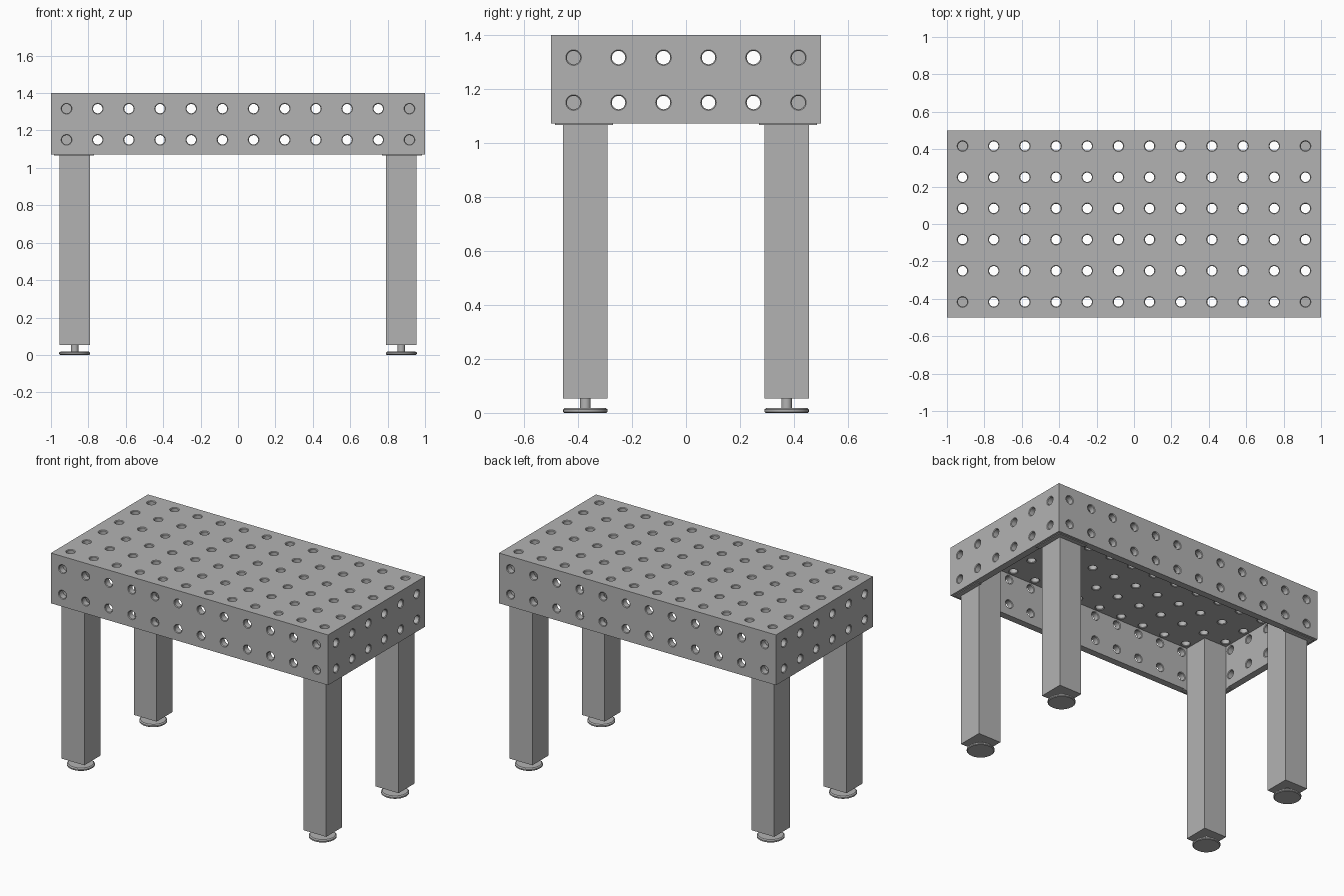
import bpy, bmesh, math
from mathutils import Matrix, Vector

if "Cube" in bpy.data.objects:
    bpy.data.objects.remove(bpy.data.objects["Cube"], do_unlink=True)

PITCH = 1 / 6          # hole spacing
WALL = 0.045           # plate thickness
TOP, RIM = 1.4, 1.072  # table surface and skirt bottom
SEG = 24

steel = bpy.data.materials.new("grey steel")
steel.use_nodes = True
COLOUR = (0.45, 0.45, 0.45, 1)
steel.diffuse_color = COLOUR
steel.node_tree.nodes["Principled BSDF"].inputs["Base Color"].default_value = COLOUR


def make_object(name, bm):
    bmesh.ops.recalc_face_normals(bm, faces=bm.faces)
    mesh = bpy.data.meshes.new(name)
    bm.to_mesh(mesh)
    bm.free()
    mesh.materials.append(steel)
    obj = bpy.data.objects.new(name, mesh)
    bpy.context.collection.objects.link(obj)
    return obj


def add_box(bm, low, high):
    low, high = Vector(low), Vector(high)
    place = Matrix.Translation((low + high) / 2) @ Matrix.Diagonal((*(high - low), 1))
    bmesh.ops.create_cube(bm, size=1, matrix=place)


def add_lathe(bm, profile, place):
    """Closed solid of revolution about z from (radius, height) pairs."""
    rings = []
    for r, z in profile:
        rings.append([bm.verts.new(place @ Vector((r * math.cos(a), r * math.sin(a), z)))
                      for a in (math.tau * i / SEG for i in range(SEG))])
    for lower, upper in zip(rings, rings[1:]):
        for i in range(SEG):
            j = (i + 1) % SEG
            bm.faces.new((lower[i], lower[j], upper[j], upper[i]))
    bm.faces.new(rings[0][::-1])
    bm.faces.new(rings[-1])


def smooth(obj):
    bpy.ops.object.select_all(action="DESELECT")
    obj.select_set(True)
    bpy.context.view_layer.objects.active = obj
    bpy.ops.object.shade_smooth_by_angle(angle=math.radians(30))


def cut(obj, cutter):
    mod = obj.modifiers.new("cut", "BOOLEAN")
    mod.operation, mod.solver, mod.object = "DIFFERENCE", "MANIFOLD", cutter
    bpy.ops.object.select_all(action="DESELECT")
    bpy.context.view_layer.objects.active = obj
    obj.select_set(True)
    bpy.ops.object.modifier_apply(modifier=mod.name)
    bpy.data.objects.remove(cutter, do_unlink=True)


# Table top: box hollowed from below
bm = bmesh.new()
add_box(bm, (-1, -0.5, RIM), (1, 0.5, TOP))
table = make_object("perforated_table_top", bm)
bm = bmesh.new()
add_box(bm, (WALL - 1, WALL - 0.5, RIM - 0.1), (1 - WALL, 0.5 - WALL, TOP - WALL))
cut(table, make_object("hollow_cutter", bm))

# Chamfered holes in the top and all four skirts
R, C, E = 0.025, 0.004, 0.003
hole = [(R + C + E, -E), (R, C), (R, WALL - C), (R + C + E, WALL + E)]
xs = [(i - 5.5) * PITCH for i in range(12)]
ys = [(i - 2.5) * PITCH for i in range(6)]
zs = [TOP - PITCH / 2, TOP - PITCH * 1.5]
spots = [((x, y, TOP), (0, 0, -1)) for x in xs for y in ys]
for s in (-1, 1):
    spots += [((x, s * 0.5, z), (0, -s, 0)) for x in xs for z in zs]
    spots += [((s, y, z), (-s, 0, 0)) for y in ys for z in zs]
bm = bmesh.new()
for centre, inward in spots:
    turn = Vector(inward).to_track_quat("Z", "Y").to_matrix().to_4x4()
    add_lathe(bm, hole, Matrix.Translation(centre) @ turn)
cut(table, make_object("hole_cutter", bm))
smooth(table)

# Four legs with mounting pads and levelling feet
LEG_X, LEG_Y, HALF = 0.873, 0.373, 0.0825
foot_profile = [(0.078, 0), (0.083, 0.004), (0.083, 0.012), (0.076, 0.018),
                (0.02, 0.0185), (0.02, 0.07)]
for sx, side in ((1, "left"), (-1, "right")):
    for sy, end in ((-1, "front"), (1, "back")):
        cx, cy = sx * LEG_X, sy * LEG_Y
        tag = f"{end}_{side}"
        bm = bmesh.new()
        add_box(bm, (cx - HALF, cy - HALF, 0.054), (cx + HALF, cy + HALF, TOP - WALL))
        make_object(f"{tag}_leg", bm)

        # thin pads under the skirt beside each leg
        bm = bmesh.new()
        xa, xb = sorted((sx * 0.77, sx * 0.985))
        ya, yb = sorted((sy * (0.5 - WALL), sy * 0.485))
        add_box(bm, (xa, ya, RIM - 0.005), (xb, yb, RIM))
        xa, xb = sorted((sx * (1 - WALL), sx * 0.985))
        ya, yb = sorted((sy * 0.27, sy * (0.5 - WALL)))
        add_box(bm, (xa, ya, RIM - 0.005), (xb, yb, RIM))
        make_object(f"{tag}_pad", bm)

        bm = bmesh.new()
        add_lathe(bm, foot_profile, Matrix.Translation((cx, cy, 0)))
        smooth(make_object(f"{tag}_levelling_foot", bm))
